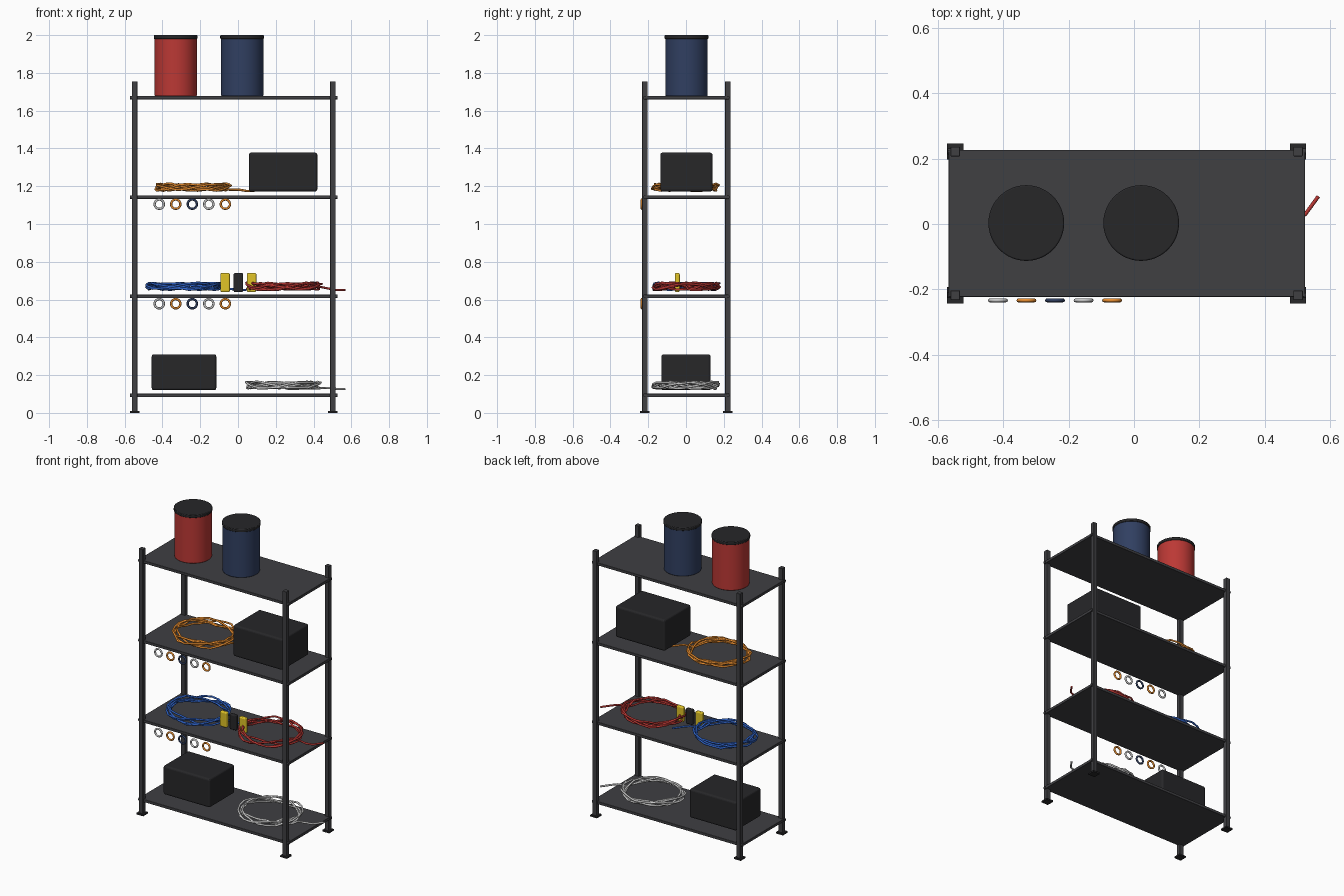
import bpy, math, random
from mathutils import Vector

if "Cube" in bpy.data.objects:
    bpy.data.objects.remove(bpy.data.objects["Cube"])

random.seed(4)


def mat(name, r, g, b):
    m = bpy.data.materials.new(name)
    m.diffuse_color = (r, g, b, 1)
    m.use_nodes = True
    m.node_tree.nodes["Principled BSDF"].inputs["Base Color"].default_value = m.diffuse_color
    return m


STEEL = mat("dark_steel", 0.05, 0.05, 0.055)
BLACK = mat("black", 0.02, 0.02, 0.022)
RED = mat("red", 0.5, 0.04, 0.035)
NAVY = mat("navy", 0.03, 0.05, 0.12)
BLUE = mat("blue", 0.03, 0.13, 0.6)
ORANGE = mat("orange", 0.85, 0.28, 0.03)
WHITE = mat("light_grey", 0.6, 0.6, 0.6)
YELLOW = mat("yellow", 0.75, 0.55, 0.02)


def box(name, c, s, m, bevel=0.0):
    bpy.ops.mesh.primitive_cube_add(size=1, location=c)
    o = bpy.context.object
    o.name = name
    o.scale = s
    bpy.ops.object.transform_apply(location=False, rotation=False, scale=True)
    o.data.materials.append(m)
    if bevel:
        b = o.modifiers.new("bevel", 'BEVEL')
        b.width, b.segments = bevel, 3
    return o


def cyl(name, c, r, h, m, n=48, rot=(0, 0, 0), bevel=0.0):
    bpy.ops.mesh.primitive_cylinder_add(vertices=n, radius=r, depth=h, location=c, rotation=rot)
    o = bpy.context.object
    o.name = name
    o.data.materials.append(m)
    bpy.ops.object.shade_smooth_by_angle(angle=math.radians(35))
    if bevel:
        b = o.modifiers.new("bevel", 'BEVEL')
        b.width, b.segments, b.limit_method = bevel, 2, 'ANGLE'
    return o


# Frame: posts, feet, shelves and the bolts that hold them
CX, CY = -0.0225, 0.002
SHELVES = (0.093, 0.617, 1.142, 1.669)
for sx in (-1, 1):
    for sy in (-1, 1):
        x, y = CX + sx * 0.525, CY + sy * 0.22
        tag = ("left" if sx < 0 else "right") + ("_front" if sy < 0 else "_back")
        box("post_" + tag, (x, y, 0.88), (0.029, 0.029, 1.75), STEEL, 0.002)
        box("foot_" + tag, (x, y, 0.005), (0.05, 0.05, 0.01), BLACK)
        for i, z in enumerate(SHELVES):
            cyl(f"bolt_{tag}_{i}", (x + sx * 0.017, y, z), 0.009, 0.014, STEEL, 12,
                (0, math.pi / 2, 0))
for i, z in enumerate(SHELVES):
    box(f"shelf_{i}", (CX, CY, z), (1.092, 0.45, 0.018), STEEL, 0.002)

# Lidded drums on the top shelf
for name, x, m in (("red", -0.33, RED), ("navy", 0.022, NAVY)):
    cyl(name + "_drum", (x, 0.003, 1.831), 0.112, 0.306, m, bevel=0.004)
    cyl(name + "_drum_lid", (x, 0.003, 1.99), 0.116, 0.02, BLACK, bevel=0.004)

# Equipment cases
box("upper_case", (0.239, 0.002, 1.275), (0.362, 0.276, 0.206), BLACK, 0.012)
box("lower_case", (-0.286, 0, 0.215), (0.342, 0.262, 0.19), BLACK, 0.012)


# Coiled cables, loosely wound with a free tail end
def coil(name, x, z, m, loops=5, steps=22):
    pts = []
    phase = random.uniform(0, 6)
    for i in range(loops * steps + 1):
        a = 2 * math.pi * i / steps
        k = 0.91 + 0.06 * math.sin(1.37 * a + phase) + random.uniform(-0.03, 0.03)
        h = 0.026 + 0.016 * math.sin(2.3 * a + phase) + random.uniform(-0.004, 0.004)
        pts.append(Vector((x + 0.205 * k * math.cos(a), 0.183 * k * math.sin(a), z + h)))
    pts += [Vector((x + 0.25, 0.01, z + 0.012)), Vector((x + 0.285, 0.03, z + 0.006)),
            Vector((x + 0.325, 0.085, z + 0.006))]
    cu = bpy.data.curves.new(name, 'CURVE')
    cu.dimensions = '3D'
    cu.bevel_depth, cu.bevel_resolution, cu.use_fill_caps = 0.006, 2, True
    sp = cu.splines.new('POLY')
    sp.points.add(len(pts) - 1)
    for p, v in zip(sp.points, pts):
        p.co = (*v, 1)
    cu.materials.append(m)
    bpy.context.collection.objects.link(bpy.data.objects.new(name, cu))


coil("orange_cable", -0.24, 1.169, ORANGE)
coil("blue_cable", -0.285, 0.644, BLUE)
coil("red_cable", 0.24, 0.644, RED)
coil("white_cable", 0.24, 0.12, WHITE)

# Small handheld units standing on the middle shelf
for i, m in enumerate((YELLOW, BLACK, YELLOW)):
    box(f"handheld_{i}", (-0.068 + 0.07 * i, -0.046, 0.69), (0.05, 0.026, 0.1), m, 0.007)

# Rings hanging along the front edges of two shelves
for row, z in enumerate((1.105, 0.578)):
    for i, m in enumerate((WHITE, ORANGE, NAVY, WHITE, ORANGE)):
        bpy.ops.mesh.primitive_torus_add(location=(-0.417 + 0.0875 * i, -0.234, z),
                                         rotation=(math.pi / 2, 0, 0), major_radius=0.0245,
                                         minor_radius=0.006, major_segments=24, minor_segments=8)
        o = bpy.context.object
        o.name = f"hanging_ring_{row}_{i}"
        o.data.materials.append(m)
        bpy.ops.object.shade_smooth()
